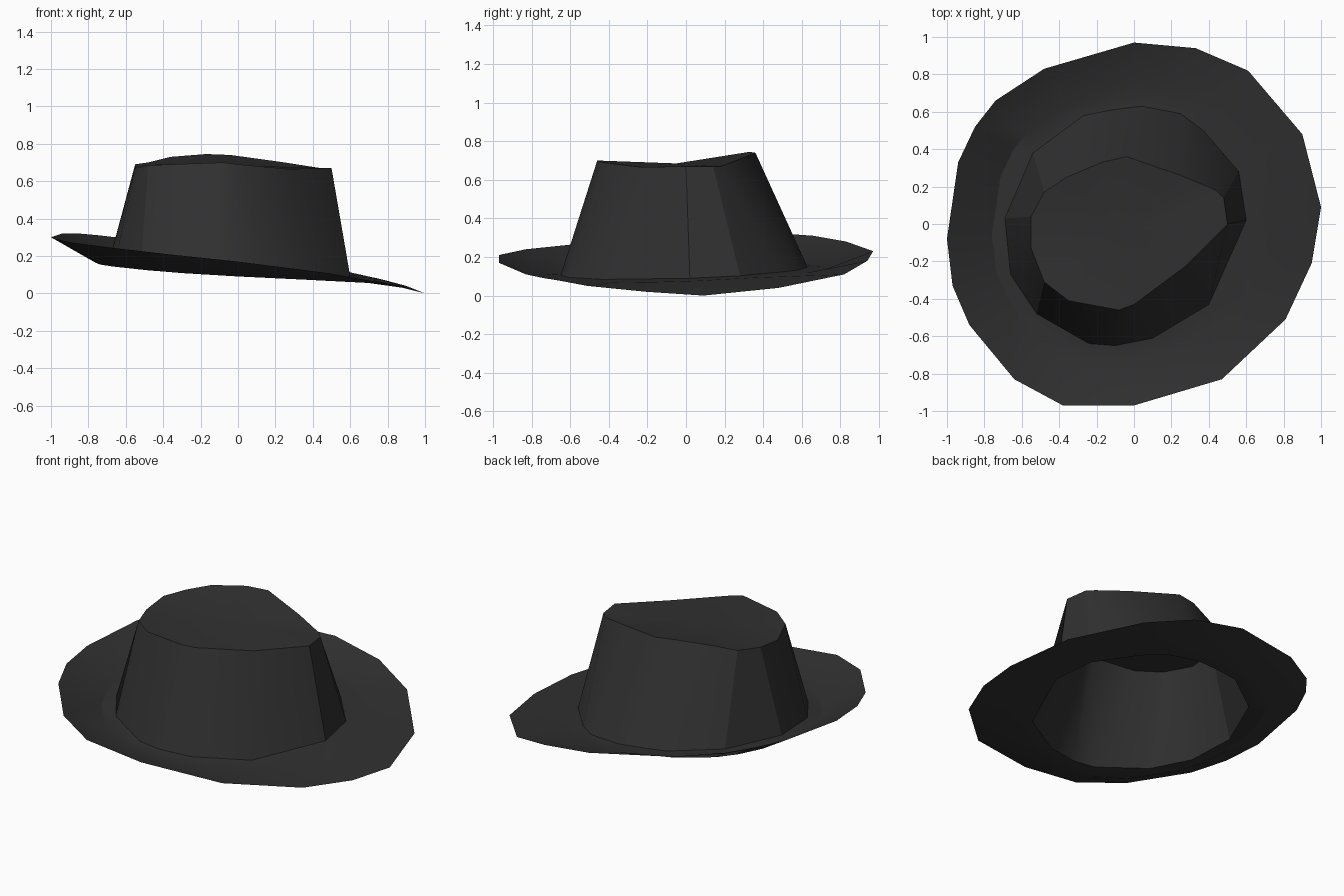
import bpy
import bmesh
import math

cube = bpy.data.objects.get("Cube")
if cube:
    bpy.data.objects.remove(cube, do_unlink=True)

felt = bpy.data.materials.new("charcoal felt")
felt.use_nodes = True
colour = (.03, .03, .03, 1)
felt.diffuse_color = colour
shader = next(n for n in felt.node_tree.nodes if n.type == "BSDF_PRINCIPLED")
shader.inputs["Base Color"].default_value = colour
shader.inputs["Roughness"].default_value = .9


def seat_height(x, y):
    """Height of the tilted plane where crown and brim meet."""
    return .125 - .06 * x + .04 * y


def add_ring(bm, points):
    verts = [bm.verts.new(p) for p in points]
    count = len(verts)
    edges = [bm.edges.new((verts[i], verts[(i + 1) % count])) for i in range(count)]
    return verts, edges


def finish(bm, name):
    """Turn the surface upward and make a sharp-edged smooth object."""
    bmesh.ops.recalc_face_normals(bm, faces=bm.faces)
    bm.normal_update()
    if sum(f.normal.z * f.calc_area() for f in bm.faces) < 0:
        bmesh.ops.reverse_faces(bm, faces=bm.faces)
    mesh = bpy.data.meshes.new(name)
    bm.to_mesh(mesh)
    bm.free()
    mesh.materials.append(felt)
    obj = bpy.data.objects.new(name, mesh)
    bpy.context.collection.objects.link(obj)
    bpy.ops.object.select_all(action="DESELECT")
    obj.select_set(True)
    bpy.context.view_layer.objects.active = obj
    bpy.ops.object.shade_smooth_by_angle(angle=math.radians(28))
    return obj


# Outline of the crown where it meets the brim, counter-clockwise
base_outline = [
    (.6, .02), (.56, .28), (.37, .5), (.25, .59), (.04, .63),
    (-.12, .61), (-.27, .58), (-.54, .38), (-.69, .03), (-.66, -.27),
    (-.52, -.48), (-.24, -.64), (-.1, -.65), (.1, -.61), (.4, -.43),
]
base_points = [(x, y, seat_height(x, y)) for x, y in base_outline]

# Uneven upper edge of the crown, paired with the base outline
top_points = [
    (.5, 0, .67), (.48, .14, .67), (.44, .18, .67), (.25, .26, .7),
    (-.04, .36, .74), (-.17, .33, .745), (-.36, .25, .73), (-.48, .17, .7),
    (-.55, .04, .69), (-.55, -.13, .67), (-.48, -.31, .685), (-.35, -.41, .69),
    (-.08, -.46, .7), (0, -.43, .69), (.27, -.23, .665),
]

# Rolled outer edge of the brim
rim_points = [
    (1, .09, 0), (.9, .48, .04), (.61, .82, .11), (.33, .94, .18),
    (0, .97, .23), (-.48, .83, .28), (-.74, .66, .31), (-.85, .52, .32),
    (-.94, .33, .32), (-1, -.08, .3), (-.97, -.33, .29), (-.88, -.54, .27),
    (-.64, -.83, .24), (-.38, -.97, .21), (0, -.97, .17), (.47, -.83, .11),
    (.81, -.51, .05), (.95, -.21, .02),
]

# Crown: tapered wall with a slightly sunken, pinched top
bm = bmesh.new()
base, _ = add_ring(bm, base_points)
top, _ = add_ring(bm, top_points)
middle = bm.verts.new((-.1, -.05, .685))
for i in range(len(base)):
    j = (i + 1) % len(base)
    bm.faces.new((base[i], base[j], top[j], top[i]))
    bm.faces.new((top[i], top[j], middle))
finish(bm, "hat_crown")

# Brim: flat near the crown, then rolling up or down to the rim
bm = bmesh.new()
inner, inner_edges = add_ring(bm, base_points)
bend_points = [(x * .76, y * .76, seat_height(x * .76, y * .76) - .005)
               for x, y, z in rim_points]
bend, bend_edges = add_ring(bm, bend_points)
rim, _ = add_ring(bm, rim_points)
bmesh.ops.bridge_loops(bm, edges=inner_edges + bend_edges)
for i in range(len(rim)):
    j = (i + 1) % len(rim)
    bm.faces.new((bend[i], rim[i], rim[j], bend[j]))
finish(bm, "hat_brim")
